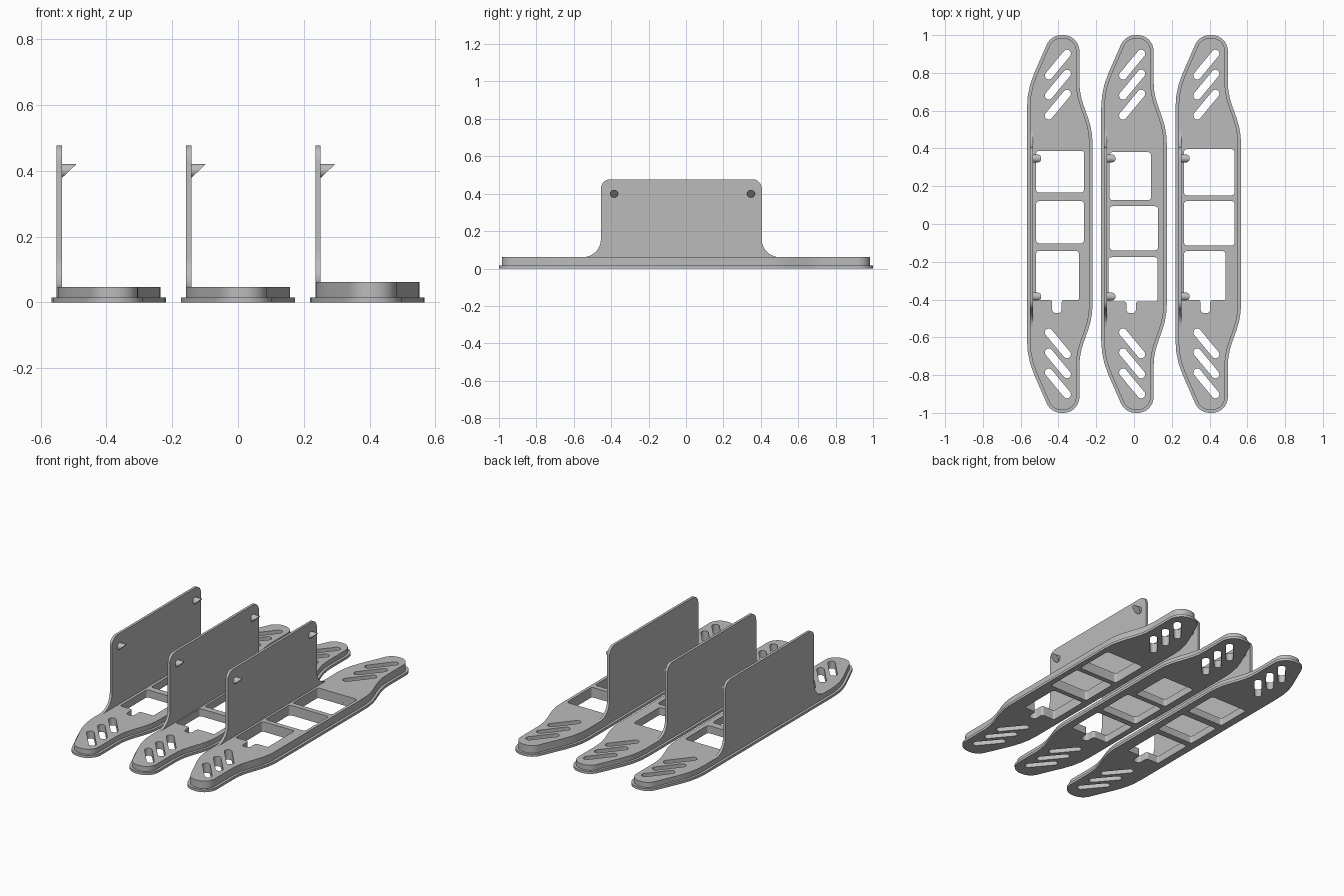
import bpy, bmesh
from math import pi, tan, ceil
from mathutils import Vector, Matrix

cube = bpy.data.objects.get("Cube")
if cube:
    bpy.data.objects.remove(cube, do_unlink=True)

grey = bpy.data.materials.new("plain_grey")
grey.use_nodes = True
grey.diffuse_color = (0.5, 0.5, 0.5, 1)
grey.node_tree.nodes["Principled BSDF"].inputs["Base Color"].default_value = (0.5, 0.5, 0.5, 1)


def rounded(corners):
    """Polygon from (x, y, radius) corners, each turned into an arc."""
    pts, n = [], len(corners)
    for i, (x, y, r) in enumerate(corners):
        p = Vector((x, y))
        a = (Vector(corners[i - 1][:2]) - p).normalized()
        b = (Vector(corners[(i + 1) % n][:2]) - p).normalized()
        if r == 0:
            pts.append(p)
            continue
        inner = a.angle(b)
        t = r / tan(inner / 2)
        mid = (a + b).normalized()
        centre = p + mid * (t * t + r * r) ** 0.5
        start = p + a * t - centre
        sweep = pi - inner
        if start.x * (p + b * t - centre).y - start.y * (p + b * t - centre).x < 0:
            sweep = -sweep
        steps = max(3, ceil(abs(sweep) / 0.16))
        for k in range(steps + 1):
            pts.append(centre + Matrix.Rotation(sweep * k / steps, 2) @ start)
    return pts


def inset(pts, d):
    """Move a clockwise loop inward by d."""
    out = []
    for i, p in enumerate(pts):
        e1 = (p - pts[i - 1]).normalized()
        e2 = (pts[(i + 1) % len(pts)] - p).normalized()
        m = (Vector((e1.y, -e1.x)) + Vector((e2.y, -e2.x))).normalized()
        out.append(p + m * d / max(0.5, m.dot(Vector((e1.y, -e1.x)))))
    return out


def finish(name, bm):
    bmesh.ops.recalc_face_normals(bm, faces=bm.faces)
    mesh = bpy.data.meshes.new(name)
    bm.to_mesh(mesh)
    bm.free()
    mesh.materials.append(grey)
    obj = bpy.data.objects.new(name, mesh)
    bpy.context.collection.objects.link(obj)
    return obj


def slab(name, loops, depth, matrix):
    """Fill an outline with holes, thicken it and place it."""
    bm = bmesh.new()
    for loop in loops:
        vs = [bm.verts.new((p.x, p.y, 0)) for p in loop]
        for i, v in enumerate(vs):
            bm.edges.new((vs[i - 1], v))
    bmesh.ops.triangle_fill(bm, use_beauty=True, edges=bm.edges[:], normal=(0, 0, 1))
    top = bmesh.ops.extrude_face_region(bm, geom=bm.faces[:])["geom"]
    bmesh.ops.translate(bm, vec=(0, 0, depth), verts=[g for g in top if isinstance(g, bmesh.types.BMVert)])
    bm.transform(matrix)
    return finish(name, bm)


def window(x0, x1, y0, y1):
    r = 0.015
    return rounded([(x0, y0, r), (x1, y0, r), (x1, y1, r), (x0, y1, r)])


def notched_window(x0, x1, y0, y1):
    # window with a narrow tongue-shaped recess in its front edge
    n0, n1, ny = -0.04, 0.01, -0.472
    return rounded([(x0, y0, 0.01), (n0, y0, 0.015), (n0, ny, 0.02), (n1, ny, 0.02),
                    (n1, y0, 0.015), (x1, y0, 0.006), (x1, y1, 0.015), (x0, y1, 0.015)])


def slot(a, b, r=0.021):
    a, b = Vector(a), Vector(b)
    u = (b - a).normalized() * r
    arc = [Matrix.Rotation(pi / 2 - pi * k / 12, 2) @ u for k in range(13)]
    return [b + q for q in arc] + [a - q for q in arc]


def peg(name, x, y, z, r=0.021, length=0.043):
    # round peg whose free end is cut on a slant, longest at the top
    bm = bmesh.new()
    bmesh.ops.create_cone(bm, cap_ends=True, segments=32, radius1=r, radius2=r, depth=1,
                          matrix=Matrix.Rotation(pi / 2, 4, 'Y'))
    for v in bm.verts:
        v.co.x = -0.004 if v.co.x < 0 else min(length, 0.001 + length * (v.co.z + r) / (2 * r) * 1.03)
    bm.transform(Matrix.Translation((x, y, z)))
    return finish(name, bm)


# Clockwise outline: back half, then its mirror at the front
half = [(-0.1735, 0.711, 0.45), (-0.047, 1.0, 0.085), (0.104, 1.0, 0.085),
        (0.104, 0.69, 0.35), (0.1735, 0.495, 0.4)]
outline = rounded(half + [(x, -y, r) for x, y, r in reversed(half)])

# Three diagonal slots at each end
slots = [slot((-0.058, s * (0.786 - 0.106 * i)), (0.038, s * (0.902 - 0.106 * i)))
         for s in (1, -1) for i in range(3)]

FLANGE, RIM, WALL_TOP, WALL = 0.015, 0.0155, 0.477, 0.016
variants = [
    ("right", -0.393, 0.046, [(-0.125, 0.128, 0.167, 0.387), (-0.125, 0.128, -0.102, 0.121)],
     (-0.125, 0.101, -0.402, -0.142)),
    ("middle", 0, 0.046, [(-0.129, 0.09, 0.126, 0.38), (-0.129, 0.127, -0.139, 0.094)],
     (-0.135, 0.125, -0.409, -0.176)),
    ("left", 0.393, 0.061, [(-0.128, 0.139, 0.152, 0.396), (-0.128, 0.139, -0.113, 0.121)],
     (-0.128, 0.091, -0.402, -0.143)),
]
# Axes for the upright wall: profile x -> y, profile y -> z, depth -> x
upright = Matrix(((0, 0, 1, 0), (1, 0, 0, 0), (0, 1, 0, 0), (0, 0, 0, 1)))

parts = []
for side, cx, top, windows, notched in variants:
    holes = [window(*w) for w in windows] + [notched_window(*notched)] + slots
    parts.append(slab(side + "_flange", [outline] + holes, FLANGE, Matrix.Translation((cx, 0, 0))))
    parts.append(slab(side + "_body", [inset(outline, RIM)] + holes, top - FLANGE,
                      Matrix.Translation((cx, 0, FLANGE))))
    # Wall with rounded top corners and flared feet
    y0, y1, foot = -0.455, 0.405, 0.1
    low = top - 0.01
    wall = rounded([(y0 - foot, low, 0), (y0 - foot, top, 0), (y0, top, 0.095),
                    (y0, WALL_TOP, 0.05), (y1, WALL_TOP, 0.05), (y1, top, 0.095),
                    (y1 + foot, top, 0), (y1 + foot, low, 0)])
    wx = cx - 0.1735 + RIM
    parts.append(slab(side + "_wall", [wall], WALL, Matrix.Translation((wx, 0, 0)) @ upright))
    for end, y in (("front", -0.384), ("back", 0.347)):
        parts.append(peg(f"{side}_{end}_peg", wx + WALL, y, 0.4))

# Smooth the arcs, keep the edges sharp
bpy.ops.object.select_all(action='DESELECT')
for obj in parts:
    obj.select_set(True)
bpy.context.view_layer.objects.active = parts[0]
bpy.ops.object.shade_smooth_by_angle(angle=pi / 6)
